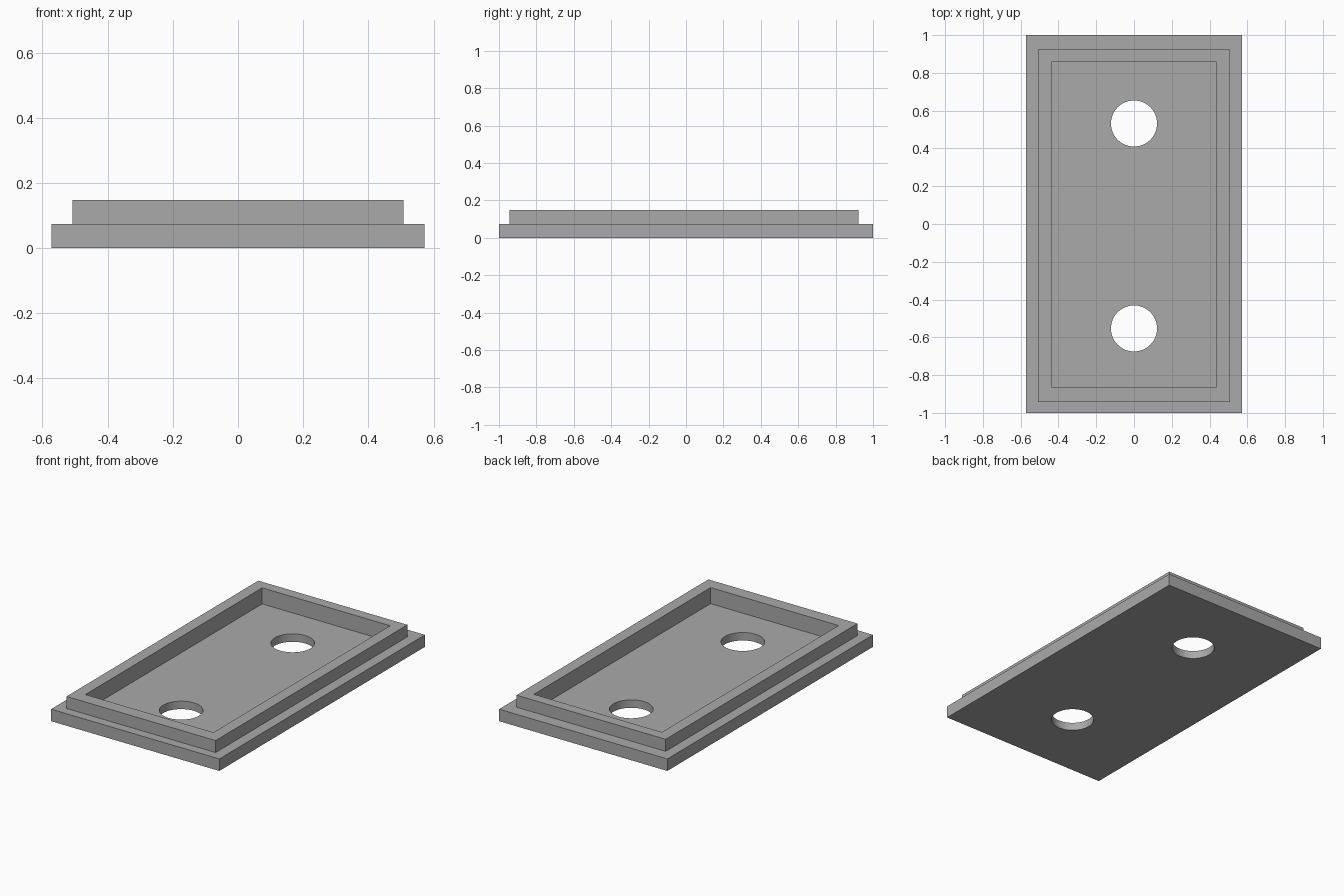
import bpy
import math

cube = bpy.data.objects.get("Cube")
if cube:
    bpy.data.objects.remove(cube, do_unlink=True)

# Single grey plastic
grey = bpy.data.materials.new("mid_grey")
grey.use_nodes = True
grey.diffuse_color = (0.4, 0.4, 0.4, 1)
grey.node_tree.nodes["Principled BSDF"].inputs["Base Color"].default_value = (0.4, 0.4, 0.4, 1)


def box(name, x, y, z):
    """Box spanning the given (min, max) ranges."""
    bpy.ops.mesh.primitive_cube_add(size=1, location=[sum(r) / 2 for r in (x, y, z)])
    ob = bpy.context.object
    ob.name = name
    ob.scale = [r[1] - r[0] for r in (x, y, z)]
    bpy.ops.object.transform_apply(location=True, rotation=False, scale=True)
    ob.data.materials.append(grey)
    return ob


def combine(target, tool, operation):
    """Apply a boolean and remove the tool object."""
    mod = target.modifiers.new(operation.title(), 'BOOLEAN')
    mod.operation = operation
    mod.solver = 'EXACT'
    mod.object = tool
    bpy.context.view_layer.objects.active = target
    bpy.ops.object.modifier_apply(modifier=mod.name)
    bpy.data.objects.remove(tool, do_unlink=True)


BASE_TOP, RIM_TOP, FLOOR = 0.074, 0.148, 0.049

# Base plate with a raised lip
lid = box("lid", (-0.573, 0.573), (-1, 1), (0, BASE_TOP))
combine(lid, box("lip", (-0.508, 0.508), (-0.943, 0.923), (FLOOR, RIM_TOP)), 'UNION')

# Recess inside the lip
combine(lid, box("recess", (-0.436, 0.436), (-0.862, 0.858), (FLOOR, 0.3)), 'DIFFERENCE')

# Two round through holes
for y in (-0.553, 0.532):
    bpy.ops.mesh.primitive_cylinder_add(vertices=64, radius=0.122, depth=0.5, location=(0, y, 0))
    hole = bpy.context.object
    hole.data.materials.append(grey)
    combine(lid, hole, 'DIFFERENCE')

bpy.ops.object.select_all(action='DESELECT')
lid.select_set(True)
bpy.context.view_layer.objects.active = lid
bpy.ops.object.shade_smooth_by_angle(angle=math.radians(30))
